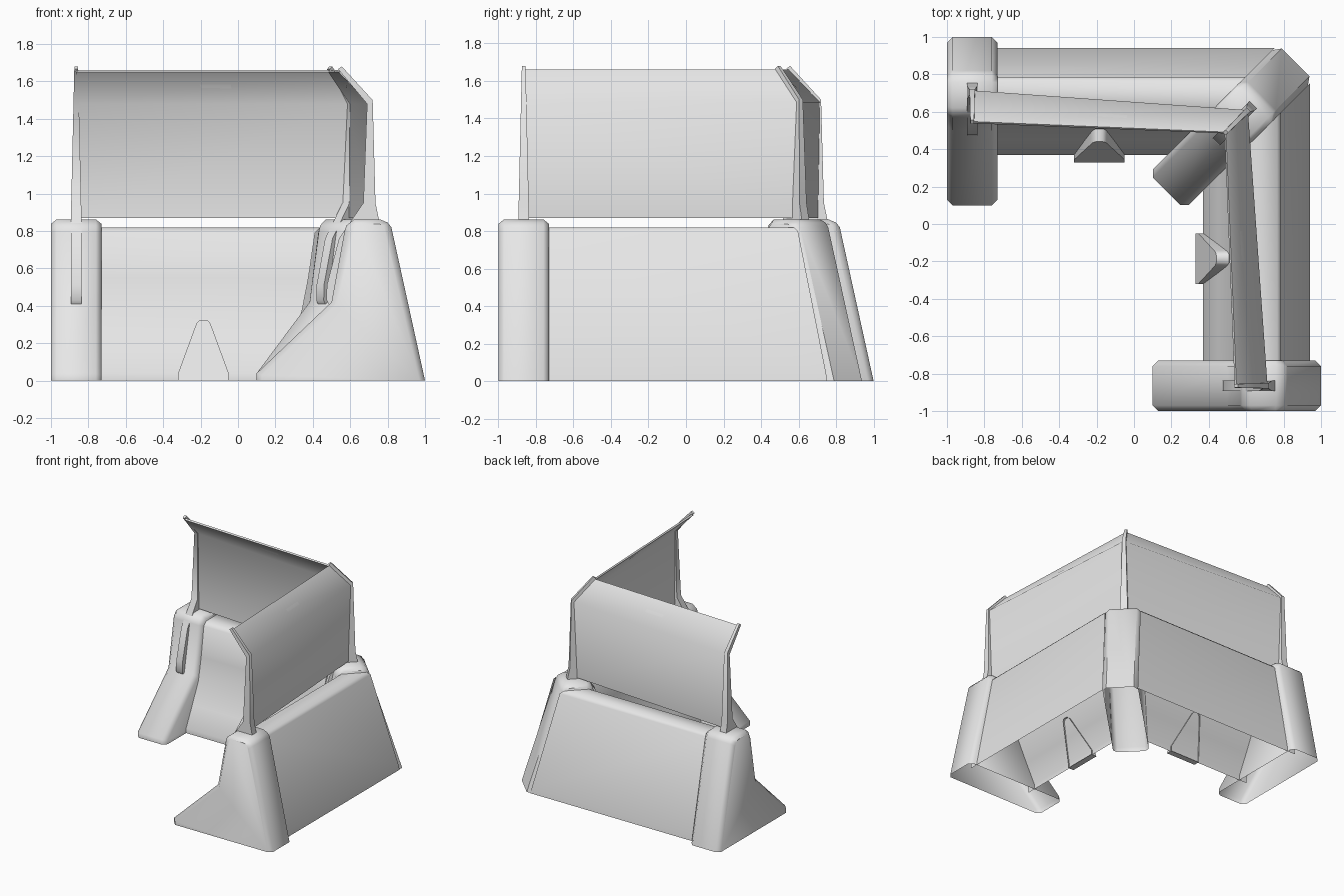
import bpy, bmesh
from math import radians, sqrt

old = bpy.data.objects.get("Cube")
if old:
    bpy.data.objects.remove(old, do_unlink=True)

grey = bpy.data.materials.new("light_grey")
grey.use_nodes = True
grey.diffuse_color = (0.8, 0.8, 0.8, 1)
grey.node_tree.nodes["Principled BSDF"].inputs["Base Color"].default_value = (0.8, 0.8, 0.8, 1)


# Local frames: u runs inside to outside, v runs along the barrier
def side_arm(u, v, z):
    return (u, v, z)


def back_arm(u, v, z):
    return (v, u, z)


def corner(u, v, z):
    # Diagonal frame; the outer slope is stretched to follow the mitred walls
    d = u + .147 + (sqrt(2) - 1) * max(0, u - .82)
    return ((d - v) / sqrt(2), (d + v) / sqrt(2), z)


def loft(name, frame, sections, closed=True, caps=(0, -1)):
    """Skin matching cross-sections into one object, capping the listed ones."""
    bm = bmesh.new()
    rings = [[bm.verts.new(frame(*p)) for p in s] for s in sections]
    n = len(rings[0])
    for a, b in zip(rings, rings[1:]):
        for i in range(n if closed else n - 1):
            j = (i + 1) % n
            bm.faces.new((a[i], a[j], b[j], b[i]))
    for k in caps:
        bm.faces.new(rings[k])
    bmesh.ops.recalc_face_normals(bm, faces=bm.faces[:])
    mesh = bpy.data.meshes.new(name)
    bm.to_mesh(mesh)
    bm.free()
    mesh.materials.append(grey)
    ob = bpy.data.objects.new(name, mesh)
    bpy.context.collection.objects.link(ob)
    bpy.ops.object.select_all(action='DESELECT')
    ob.select_set(True)
    bpy.context.view_layer.objects.active = ob
    bpy.ops.object.shade_smooth_by_angle(angle=radians(48))


# Profiles as (u, z)
POST = [(.10, 0), (.10, .04), (.50, .42), (.57, .80), (.58, .83), (.62, .862),
        (.76, .862), (.80, .845), (.82, .82), (1.0, 0)]
POST_FACE = [(.13, 0), (.13, .03), (.527, .405), (.595, .79), (.603, .81), (.63, .838),
             (.755, .838), (.78, .825), (.792, .80), (.97, 0)]
STRUT = [(.535, 1.665), (.555, 1.68), (.72, 1.50), (.735, .95), (.76, .83),
         (.64, .75), (.55, .45), (.50, .41), (.485, .41), (.473, .43),
         (.475, .51), (.54, .76), (.67, .95), (.69, 1.48)]
WALL = [(.37, 0), (.37, .04), (.45, .20), (.53, .37), (.565, .55), (.60, .79),
        (.63, .82), (.765, .82), (.785, .80), (.935, .04), (.94, 0)]
SHIELD = [(.548, 1.66), (.714, 1.487), (.705, .87), (.69, .87), (.698, 1.48), (.538, 1.65)]
END = -0.865


def post(name, frame, mid):
    # Sloped block, open underneath, with chamfered rims on both broad sides
    steps = [(-.135, POST_FACE), (-.105, POST), (.105, POST), (.135, POST_FACE)]
    loft(name, frame, [[(u, mid + v, z) for u, z in prof] for v, prof in steps],
         closed=False)


def strut(name, frame, mid):
    # Bracket hugging the post, tapering towards its tip
    def half(z):
        return .028 - .018 * max(0, z - .9) / .78
    loft(name, frame, [[(u, mid + s * half(z), z) for u, z in STRUT] for s in (-1, 1)])


def wall(name, frame):
    # Hollow base wall, ending on the side of the corner post
    loft(name, frame, [[(u, -.80, z) for u, z in WALL],
                       [(u, u - .188, z) for u, z in WALL]], closed=False, caps=())


def shield(name, frame):
    # Thin panel with its upper strip bent inwards
    loft(name, frame, [[(u, END, z) for u, z in SHIELD],
                       [corner(u, 0, z) for u, z in SHIELD]])


def buttress(name, frame):
    # Small rounded wedge against the inside of the wall
    left = [(-.135, 0), (-.135, .04), (-.045, .285), (-.035, .31), (-.018, .325)]
    outline = left + [(-v, z) for v, z in reversed(left)]
    mid = -.185
    loft(name, frame,
         [[(.33 + .34 * z, mid + v, z) for v, z in outline],
          [(.38 + .5 * max(0, z - .04), mid + v, z) for v, z in outline]], caps=(0,))


for side, frame in (("side", side_arm), ("back", back_arm)):
    post(side + "_end_post", frame, END)
    strut(side + "_end_strut", frame, END)
    wall(side + "_wall", frame)
    shield(side + "_shield", frame)
    buttress(side + "_buttress", frame)

post("corner_post", corner, 0)
strut("corner_strut", corner, 0)
